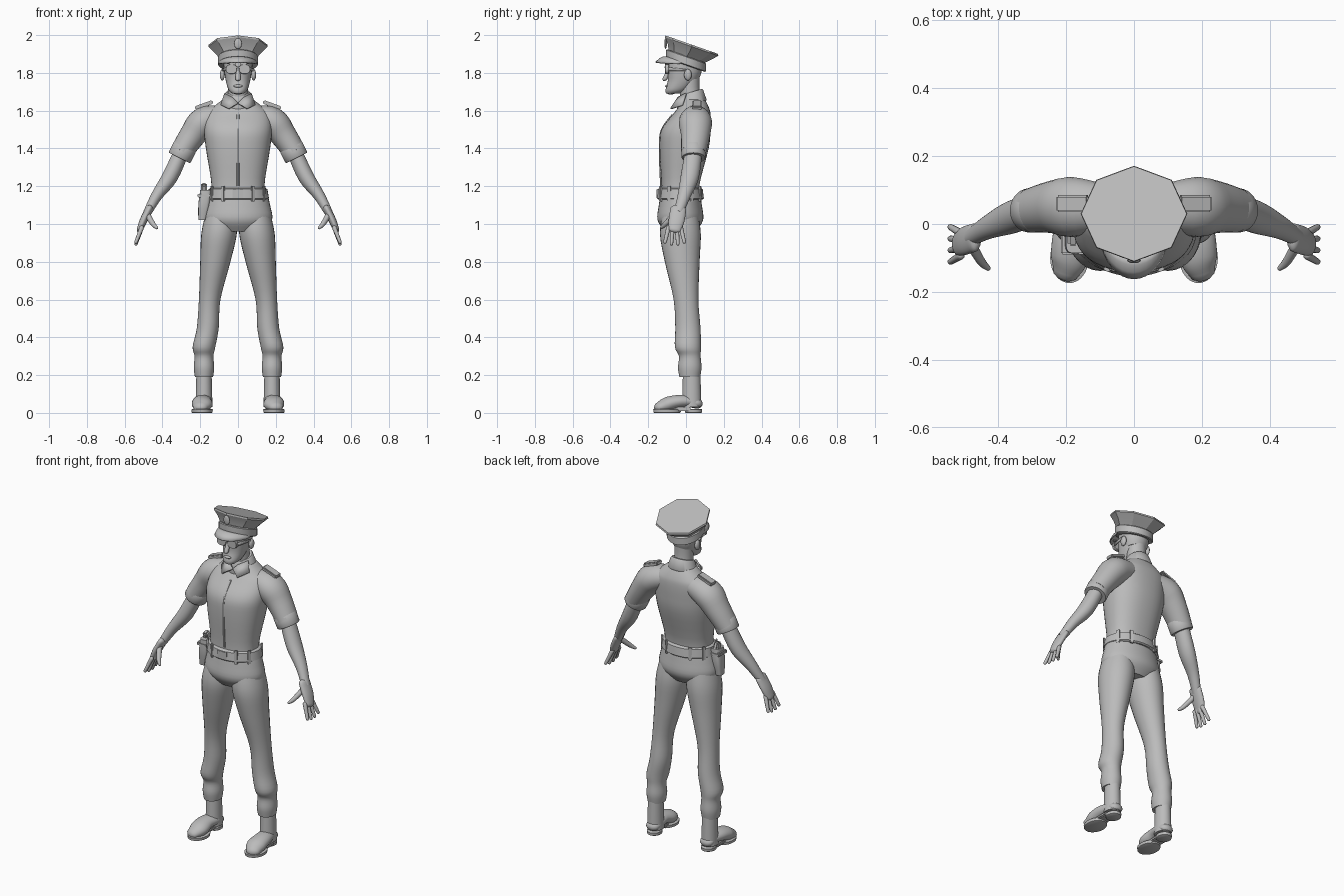
import bpy, bmesh
from math import sin, cos, radians, copysign
from mathutils import Vector, Matrix

default = bpy.data.objects.get("Cube")
if default:
    bpy.data.objects.remove(default, do_unlink=True)

clay = bpy.data.materials.new("clay_grey")
clay.use_nodes = True
grey = (.5, .5, .5, 1)
clay.diffuse_color = grey
clay.node_tree.nodes["Principled BSDF"].inputs["Base Color"].default_value = grey
SIDE, DEPTH, UP = Matrix.Identity(3)


def finish(name, bm, mirror=False, thickness=0, sharp_angle=40):
    """Turn a bmesh into a shaded object, optionally mirrored or thickened."""
    bmesh.ops.recalc_face_normals(bm, faces=bm.faces)
    mesh = bpy.data.meshes.new(name)
    bm.to_mesh(mesh)
    bm.free()
    mesh.materials.append(clay)
    obj = bpy.data.objects.new(name, mesh)
    bpy.context.collection.objects.link(obj)
    bpy.ops.object.select_all(action='DESELECT')
    obj.select_set(True)
    bpy.context.view_layer.objects.active = obj
    bpy.ops.object.shade_smooth_by_angle(angle=radians(sharp_angle))
    if thickness:
        solidify = obj.modifiers.new("thickness", 'SOLIDIFY')
        solidify.thickness = thickness
        solidify.offset = 0
    if mirror:
        obj.modifiers.new("mirror", 'MIRROR')


def smooth_rings(rings, steps):
    """Catmull-Rom interpolation between the given rings."""
    result = []
    last = len(rings) - 1
    for index in range(last):
        before, start, end, after = (rings[min(max(index + shift, 0), last)] for shift in (-1, 0, 1, 2))
        for step in range(steps):
            t = step / steps
            result.append([q + t / 2 * (r - p + t * (2*p - 5*q + 4*r - s + t * (3*(q - r) + s - p)))
                           for p, q, r, s in zip(before, start, end, after)])
    return result + [list(rings[-1])]


def dome(rings):
    """Round off the last ring."""
    tip = rings[-1]
    centre = Vector(tip[:3])
    outward = (centre - Vector(rings[-2][:3])).normalized() * min(tip[3:])
    return rings + [[*(centre + outward * sin(radians(a))), *(r * cos(radians(a)) for r in tip[3:])]
                    for a in (30, 60, 80)]


def loft(name, rings, ratio=1, axis=DEPTH, level=False, domed=False, steps=4, sides=28, power=2,
         slope=0, **options):
    """Skin rings (x, y, z, radius, optional radius along axis); level keeps them horizontal."""
    rings = [ring if len(ring) > 4 else (*ring, ring[3] * ratio) for ring in rings]
    rings = smooth_rings(rings, steps)
    if domed:
        rings = dome(dome(rings)[::-1])
    centres = [Vector(ring[:3]) for ring in rings]
    bm = bmesh.new()
    loops = []
    for index, ring in enumerate(rings):
        ahead = centres[min(index + 1, len(rings) - 1)]
        behind = centres[max(index - 1, 0)]
        along = UP if level else (ahead - behind).normalized()
        deep = (axis - along * axis.dot(along)).normalized()
        across = deep.cross(along)
        loop = []
        for k in range(sides):
            angle = radians(360 * k / sides)
            u, v = (copysign(abs(w) ** (2 / power), w) for w in (cos(angle), sin(angle)))
            point = centres[index] + across * u * ring[3] + deep * v * ring[4]
            point.z -= slope * point.y
            loop.append(bm.verts.new(point))
        loops.append(loop)
    for low, high in zip(loops, loops[1:]):
        for k in range(sides):
            bm.faces.new((low[k], low[k - 1], high[k - 1], high[k]))
    bm.faces.new(loops[0])
    bm.faces.new(loops[-1])
    finish(name, bm, **options)


def core(name, rings, **options):
    """Loft on the centre line from level rings (y, z, radius, ...)."""
    loft(name, [(0, *ring) for ring in rings], level=True, **options)


def band(name, start, end, **options):
    """Short sleeve between two rings with softened rims."""
    rings = []
    for t, scale in ((0, .94), (.1, 1), (.9, 1), (1, .94)):
        x, y, z, radius = Vector(start).lerp(Vector(end), t)
        rings.append((x, y, z, radius * scale))
    loft(name, rings, steps=1, sides=40, **options)


def box(name, centre, size, turn=0, axis='Y', **options):
    bm = bmesh.new()
    place = Matrix.Translation(centre) @ Matrix.Rotation(radians(turn), 4, axis) @ Matrix.Diagonal((*size, 1))
    bmesh.ops.create_cube(bm, size=1, matrix=place)
    bmesh.ops.bevel(bm, geom=bm.edges[:], offset=min(size) / 4, segments=2, affect='EDGES')
    finish(name, bm, **options)


def ball(name, centre, size, **options):
    bm = bmesh.new()
    place = Matrix.Translation(centre) @ Matrix.Diagonal((*size, 1))
    bmesh.ops.create_uvsphere(bm, u_segments=20, v_segments=12, radius=1, matrix=place)
    finish(name, bm, **options)


def plate(name, corners, **options):
    bm = bmesh.new()
    bm.faces.new([bm.verts.new(corner) for corner in corners])
    finish(name, bm, **options)


# Shirt: torso, sleeves, rolled cuffs, shoulder straps and front strip
core("shirt_torso", [(-.03, 1.1, .16, .11), (-.03, 1.2, .14, .1), (-.01, 1.4, .17, .13), (0, 1.5, .18, .13),
                     (.03, 1.58, .17, .1), (.04, 1.62, .13, .08), (.04, 1.66, .08, .06)], power=2.3, sides=40)
loft("sleeve", [(.08, .05, 1.57, .06), (.18, .05, 1.54, .08), (.24, .05, 1.47, .07), (.3, .04, 1.38, .06)],
     ratio=1.1, mirror=True)
band("sleeve_cuff", (.28, .04, 1.41, .065), (.31, .04, 1.35, .065), mirror=True)
box("shoulder_strap", (.18, .06, 1.63), (.1, .05, .02), turn=20, mirror=True)
core("shirt_placket", [(-.13, 1.2, .007), (-.137, 1.4, .007), (-.126, 1.5, .007), (-.07, 1.58, .007)], sides=8)

# Collar: band around the neck with two folded points
band("collar_band", (0, .03, 1.62, .09), (0, .03, 1.69, .065), ratio=.9, level=True, slope=-.3)
plate("collar_point", [(0, -.05, 1.64), (.05, -.08, 1.61), (.09, -.02, 1.63), (.07, 0, 1.69), (.03, -.04, 1.67)],
      thickness=.01, mirror=True)

# Bare forearms, hands and spread fingers
loft("forearm", [(.3, .04, 1.38, .04), (.36, .02, 1.25, .042), (.43, -.01, 1.15, .03), (.48, -.04, 1.06, .022)],
     ratio=1.15, mirror=True)
loft("palm", [(.47, -.04, 1.08, .02), (.5, -.05, 1.02, .02), (.52, -.06, .97, .016)],
     ratio=2.1, domed=True, mirror=True)
for index, finger in enumerate(("index", "middle", "ring", "little")):
    spread = index - 1.5
    loft(finger + "_finger", [(.51, -.06 + spread * .022, .98, .012),
                              (.54, -.06 + spread * .034, .89 + abs(spread) / 100, .009)],
         domed=True, sides=12, mirror=True)
loft("thumb", [(.48, -.06, 1.05, .016), (.45, -.11, 1, .013), (.43, -.13, .98, .008)],
     domed=True, sides=12, mirror=True)

# Trousers: hips and tapering legs with gathered hems
core("trouser_hips", [(-.03, 1.18, .15), (-.03, 1.1, .17), (-.03, 1.02, .18), (-.03, .96, .12)], ratio=.67, sides=36)
loft("trouser_leg", [(.09, -.03, 1.06, .08), (.1, -.03, .95, .094), (.12, -.02, .8, .08), (.15, 0, .6, .057),
                     (.16, .01, .45, .058), (.18, .01, .35, .06), (.18, .02, .3, .05), (.18, .02, .24, .054),
                     (.18, .02, .19, .048)], ratio=1.15, level=True, mirror=True)

# Belt with loops and buckle
band("belt", (0, -.03, 1.13, .165), (0, -.03, 1.19, .155), ratio=.76, level=True)
for angle in (30, 60, 120, 150):
    turn = radians(angle)
    box("belt_loop", (.16 * sin(turn), -.03 - .12 * cos(turn), 1.16), (.02, .01, .08),
        turn=angle, axis='Z', mirror=True)
box("belt_buckle", (0, -.15, 1.16), (.06, .01, .05))

# Holster with pistol grip on the right hip
loft("holster", [(-.17, -.05, 1.18, .03), (-.18, -.05, 1.1, .03), (-.19, -.05, 1.02, .02)],
     ratio=1.2, level=True, power=3.5, mirror=False)
box("pistol_grip", (-.18, -.04, 1.19), (.03, .04, .05), turn=20, axis='X')
box("holster_strap", (-.18, -.05, 1.15), (.07, .08, .02))

# Boots
loft("boot_shaft", [(.18, .03, .22, .04), (.18, .03, .03, .045)], ratio=1.15, level=True, mirror=True)
loft("boot_foot", [(.18, .06, .05, .04), (.18, .02, .06, .045), (.19, -.04, .06, .05), (.19, -.1, .045, .055),
                   (.2, -.14, .03, .04)], ratio=.7, axis=UP, domed=True, mirror=True)
band("boot_sole", (.19, -.1, 0, .055), (.19, -.1, .02, .057), ratio=1.3, level=True, mirror=True)
band("boot_heel", (.18, .04, 0, .04), (.18, .04, .02, .042), ratio=1.1, level=True, mirror=True)
box("boot_shank", (.19, -.02, .02), (.07, .09, .02), mirror=True)

# Head, neck and face
core("neck", [(.04, 1.6, .06), (.02, 1.7, .053), (.02, 1.8, .053)])
core("head", [(-.07, 1.69, .03), (-.05, 1.71, .05), (-.02, 1.76, .065), (-.01, 1.82, .074), (0, 1.88, .075)],
     ratio=1.17, power=2.2)
core("nose", [(-.09, 1.82, .01), (-.11, 1.77, .014)], domed=True)
ball("lips", (0, -.1, 1.73), (.024, .01, .008))
ball("chin", (0, -.08, 1.7), (.03, .025, .015))
ball("ear", (.083, .01, 1.79), (.013, .02, .03), mirror=True)
box("eyebrow", (.035, -.1, 1.85), (.05, .02, .01), turn=-7, mirror=True)
core("hair_back", [(.01, 1.76, .06), (.01, 1.8, .073), (0, 1.87, .08)], slope=-.15)

# Sunglasses
band("sunglass_lens", (.035, -.09, 1.82, .03), (.035, -.11, 1.82, .03), ratio=.85, axis=UP, power=2.5, mirror=True)
box("sunglass_bridge", (0, -.11, 1.83), (.02, .01, .01))
plate("sunglass_arm", [(.06, -.1, 1.83), (.083, 0, 1.82), (.083, 0, 1.81), (.06, -.1, 1.81)],
      thickness=.006, mirror=True)

# Peaked cap: band, eight-sided crown, visor and badge, all tipped forward
tilt = .35
band("cap_band", (0, 0, 1.84, .105), (0, 0, 1.89, .105), level=True, slope=tilt)
core("cap_crown", [(0, 1.88, .1), (.02, 1.92, .13), (.03, 1.95, .157), (.03, 1.96, .155)],
     ratio=.9, slope=tilt, steps=1, sides=8, sharp_angle=25)
bm = bmesh.new()
rows = []
for degrees in range(-80, 81, 10):
    turn = radians(degrees)
    rim = Vector((.1 * sin(turn), -.1 * cos(turn), 1.85 + .1 * tilt * cos(turn)))
    reach = Vector((0, -.06, -.03)) * cos(turn) ** .7
    rows.append([bm.verts.new(rim + reach * step / 3 + UP * .02 * sin(radians(60 * step)) * cos(turn) / 2)
                 for step in range(4)])
for left, right in zip(rows, rows[1:]):
    for k in range(3):
        bm.faces.new((left[k], right[k], right[k + 1], left[k + 1]))
finish("cap_visor", bm, thickness=.007)
ball("cap_badge", (0, -.108, 1.955), (.02, .007, .028))
